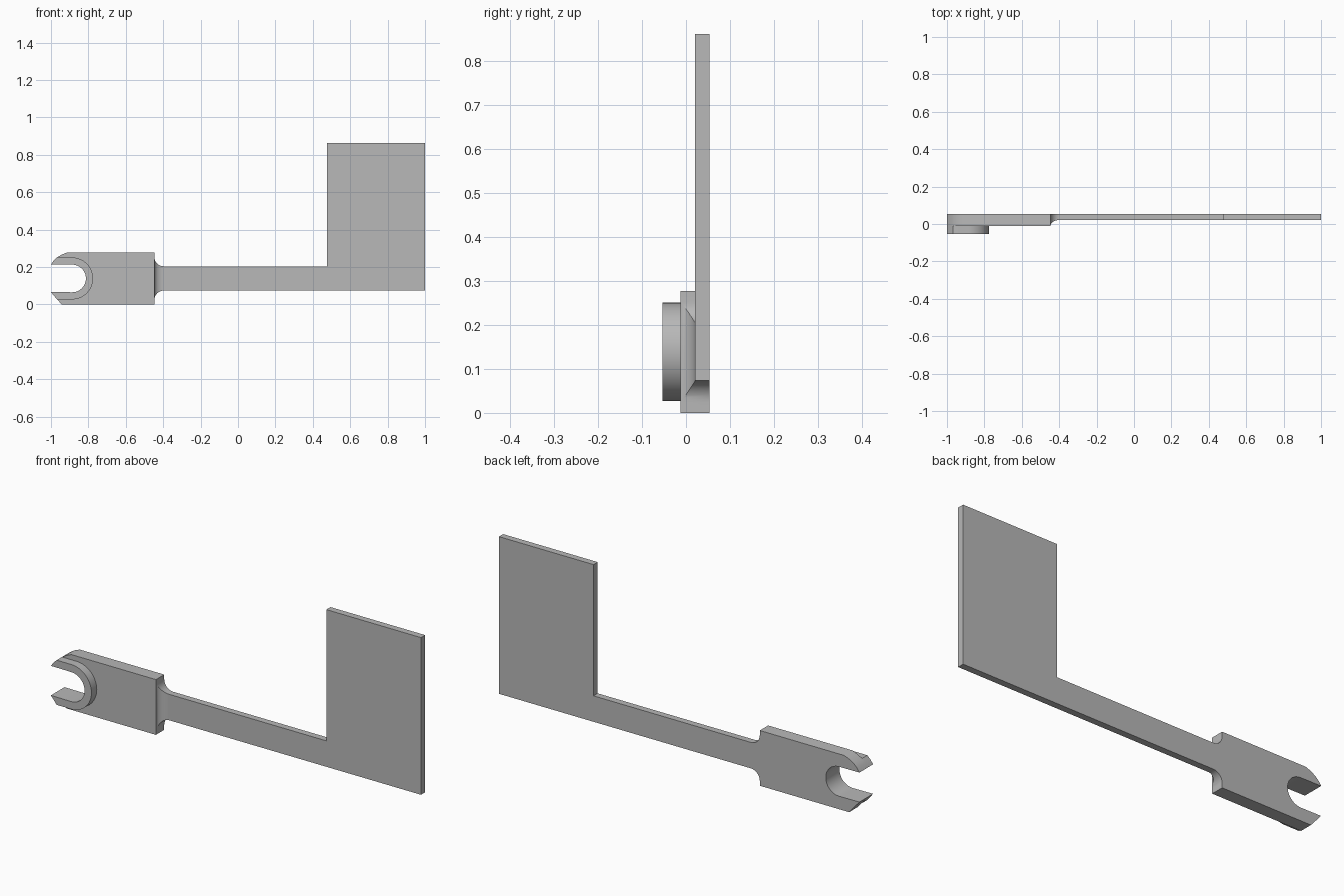
import bpy, bmesh
from math import cos, sin, pi
from mathutils import Vector

cube = bpy.data.objects.get("Cube")
if cube:
    bpy.data.objects.remove(cube, do_unlink=True)

grey = bpy.data.materials.new("plain grey")
grey.use_nodes = True
colour = (0.48, 0.48, 0.48, 1)
grey.diffuse_color = colour
grey.node_tree.nodes["Principled BSDF"].inputs["Base Color"].default_value = colour

BACK, PLATE_FRONT, HEAD_FRONT, COLLAR_FRONT = 0.054, 0.021, -0.012, -0.054
MID = 0.139          # height of the slot's centre line
SLOT_X = -0.887      # centre of the slot's round end
NECK_X = -0.447      # end of the thick head


def arc(cx, cy, rx, ry, start, end, steps=14):
    """Points on an elliptical arc, angles in degrees."""
    angles = [(start + (end - start) * i / steps) * pi / 180 for i in range(steps + 1)]
    return [(cx + rx * cos(a), cy + ry * sin(a)) for a in angles]


def extrude(name, points, place, depth):
    """Extrude a flat outline; place maps outline points into space."""
    bm = bmesh.new()
    face = bm.faces.new([bm.verts.new(place(*p)) for p in points])
    grown = bmesh.ops.extrude_face_region(bm, geom=[face])
    moved = [v for v in grown["geom"] if isinstance(v, bmesh.types.BMVert)]
    bmesh.ops.translate(bm, verts=moved, vec=Vector(depth))
    bmesh.ops.recalc_face_normals(bm, faces=bm.faces)
    mesh = bpy.data.meshes.new(name)
    bm.to_mesh(mesh)
    bm.free()
    mesh.materials.append(grey)
    obj = bpy.data.objects.new(name, mesh)
    bpy.context.collection.objects.link(obj)
    return obj


def activate(obj):
    bpy.ops.object.select_all(action='DESELECT')
    obj.select_set(True)
    bpy.context.view_layer.objects.active = obj


# Open slot, from the lower prong round to the upper prong
slot = [(-1, 0.066)] + arc(SLOT_X, MID, 0.074, 0.074, -90, 90, 24) + [(-1, 0.214)]
upper_tip = [(-0.986, 0.234), (-0.968, 0.251)]

# Side outline of head, neck, arm and panel
fillet_x = NECK_X + 0.05
outline = slot + upper_tip + [(-0.943, 0.266), (-0.915, 0.277), (NECK_X, 0.277)]
outline += arc(fillet_x, 0.254, 0.05, 0.05, 180, 270)
outline += [(0.475, 0.204), (0.475, 0.862), (1, 0.862), (1, 0.074)]
outline += arc(fillet_x, 0.024, 0.05, 0.05, 90, 180)
outline += [(NECK_X, 0), (-0.943, 0)]
body = extrude("mounting_arm", outline, lambda x, z: (x, -0.1, z), (0, BACK + 0.1, 0))

# Thickness profile: thick head blending into the thin arm
profile = [(-1.1, 0.1), (-1.1, HEAD_FRONT)]
profile += arc(NECK_X + 0.046, HEAD_FRONT, 0.046, PLATE_FRONT - HEAD_FRONT, 180, 90)
profile += [(1.1, PLATE_FRONT), (1.1, 0.1)]
cutter = extrude("thickness_cutter", profile, lambda x, y: (x, y, -0.1), (0, 0, 1.1))
cutter.hide_render = True

trim = body.modifiers.new("thickness", 'BOOLEAN')
trim.operation = 'INTERSECT'
trim.solver = 'EXACT'
trim.object = cutter
activate(body)
bpy.ops.object.modifier_apply(modifier=trim.name)
bpy.data.objects.remove(cutter, do_unlink=True)

# Raised collar around the slot
collar_outline = slot + upper_tip + arc(SLOT_X, MID, 0.112, 0.112, 90, -90, 28) + [(-0.968, 0.027)]
collar = extrude("slot_collar", collar_outline, lambda x, z: (x, COLLAR_FRONT, z),
                 (0, HEAD_FRONT - COLLAR_FRONT, 0))

for obj in (body, collar):
    activate(obj)
    bpy.ops.object.shade_smooth_by_angle(angle=pi / 7)
